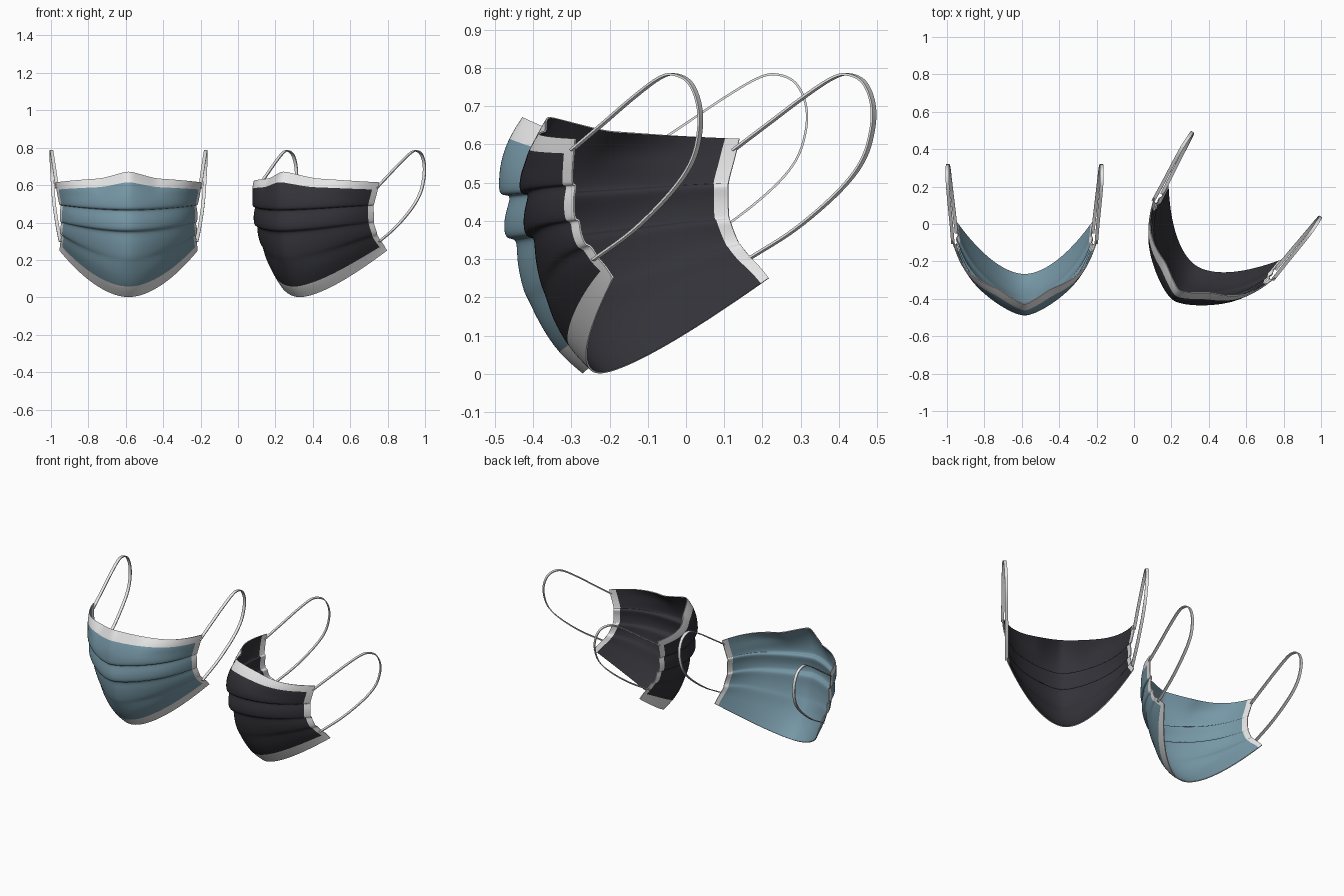
import bpy, math
from mathutils import Vector

if "Cube" in bpy.data.objects:
    bpy.data.objects.remove(bpy.data.objects["Cube"])


def material(name, rgb):
    m = bpy.data.materials.new(name)
    m.diffuse_color = (*rgb, 1)
    m.use_nodes = True
    m.node_tree.nodes["Principled BSDF"].inputs["Base Color"].default_value = m.diffuse_color
    return m


BLUE = material("dusty blue fabric", (0.18, 0.31, 0.38))
BLACK = material("charcoal fabric", (0.032, 0.032, 0.04))
TRIM = material("white trim", (0.8, 0.8, 0.8))

# Cross rows from nose to chin: centre y, centre z, end x, end y, end z, nose bump, roundness
ROWS = [
    (-0.365, 0.640, 0.390, -0.090, 0.615, 0.070, 0.60),   # top rim
    (-0.415, 0.592, 0.386, -0.098, 0.575, 0.055, 0.65),   # lower edge of top trim
    (-0.475, 0.545, 0.380, -0.105, 0.540, 0.015, 0.70),
    (-0.492, 0.505, 0.374, -0.110, 0.515, 0.0, 0.70),
    (-0.492, 0.462, 0.370, -0.112, 0.490, 0.0, 0.70),     # first pleat
    (-0.458, 0.472, 0.360, -0.106, 0.497, 0.0, 0.70),
    (-0.470, 0.435, 0.368, -0.110, 0.465, 0.0, 0.70),
    (-0.480, 0.395, 0.368, -0.110, 0.430, 0.0, 0.70),
    (-0.476, 0.348, 0.367, -0.106, 0.398, 0.0, 0.72),     # second pleat
    (-0.442, 0.358, 0.357, -0.098, 0.405, 0.0, 0.72),
    (-0.447, 0.300, 0.366, -0.092, 0.372, 0.0, 0.75),
    (-0.428, 0.215, 0.368, -0.072, 0.332, 0.0, 0.78),     # third pleat, fades at centre
    (-0.418, 0.200, 0.356, -0.064, 0.338, 0.0, 0.78),
    (-0.385, 0.130, 0.364, -0.040, 0.305, 0.0, 0.85),
    (-0.335, 0.052, 0.366, -0.012, 0.283, 0.0, 0.95),     # upper edge of chin trim
    (-0.272, 0.000, 0.370, 0.015, 0.250, 0.0, 1.00),      # chin rim
]
HALF = [0.965 * (1 - (1 - i / 14) ** 1.5) for i in range(15)] + [1.0]
COLS = [-s for s in reversed(HALF[1:])] + HALF


def row_point(row, s):
    yc, zc, xe, ye, ze, nose, a = row
    t = abs(s)
    f = a * t ** (1.5 + 0.6 * (nose > 0.04) + 0.3 * (a > 0.8)) + (1 - a) * t ** 8
    bump = nose * max(0, 1 - t * xe / 0.14)
    return (s * xe, yc + (ye - yc) * f - bump, zc + (ze - zc) * t ** 1.8 + 0.5 * bump)


def place(name, mesh, loc, angle):
    ob = bpy.data.objects.new(name, mesh)
    bpy.context.collection.objects.link(ob)
    ob.location = loc
    ob.rotation_euler.z = angle
    return ob


def smooth(ob):
    bpy.ops.object.select_all(action='DESELECT')
    ob.select_set(True)
    bpy.context.view_layer.objects.active = ob
    bpy.ops.object.shade_smooth_by_angle(angle=math.radians(50))


def mask_body(name, fabric, loc, angle):
    """Pleated cloth shell; trim is coloured by row and column."""
    n, rows = len(COLS), len(ROWS)
    verts = [row_point(r, s) for r in ROWS for s in COLS]
    faces, mats = [], []
    for j in range(rows - 1):
        for i in range(n - 1):
            k = j * n + i
            faces.append((k, k + n, k + n + 1, k + 1))
            if i in (0, n - 2):
                mats.append(3)          # side binding, both sides
            elif j in (0, rows - 2):
                mats.append(0)          # top and chin trim, outside only
            else:
                mats.append(1)
    me = bpy.data.meshes.new(name)
    me.from_pydata(verts, [], faces)
    # the inner shell uses the next slot
    for m in (TRIM, fabric, fabric, TRIM, TRIM):
        me.materials.append(m)
    me.polygons.foreach_set("material_index", mats)
    ob = place(name, me, loc, angle)
    sub = ob.modifiers.new("soft", 'SUBSURF')
    sub.levels = sub.render_levels = 2
    sub.boundary_smooth = 'PRESERVE_CORNERS'
    sol = ob.modifiers.new("cloth", 'SOLIDIFY')
    sol.thickness = 0.005
    sol.offset = -1
    sol.material_offset = 1
    sol.material_offset_rim = 0
    bpy.context.view_layer.update()
    dg = bpy.context.evaluated_depsgraph_get()
    baked = bpy.data.meshes.new_from_object(ob.evaluated_get(dg))
    ob.modifiers.clear()
    ob.data = baked
    smooth(ob)


# Ear loop path on the wearer's side
LOOP = [(0.383, -0.105, 0.585), (0.392, 0.0, 0.655), (0.402, 0.1, 0.722),
        (0.410, 0.185, 0.772), (0.413, 0.235, 0.783), (0.413, 0.285, 0.762),
        (0.412, 0.313, 0.705), (0.408, 0.313, 0.635), (0.403, 0.285, 0.555),
        (0.395, 0.215, 0.475), (0.380, 0.09, 0.378), (0.364, -0.05, 0.298)]


def catmull(points, steps):
    p = [Vector(q) for q in points]
    p = [2 * p[0] - p[1]] + p + [2 * p[-1] - p[-2]]
    out = []
    for a, b, c, d in zip(p, p[1:], p[2:], p[3:]):
        for k in range(steps):
            t = k / steps
            out.append(0.5 * (2 * b + (c - a) * t + (2 * a - 5 * b + 4 * c - d) * t * t
                              + (3 * b - a - 3 * c + d) * t ** 3))
    return out + [p[-2]]


def ear_loop(name, side, loc, angle):
    """Flat elastic ribbon swept along the loop path."""
    path = catmull([(side * x, y, z) for x, y, z in LOOP], 6)
    wide = Vector((0.009, 0, 0))
    verts, faces = [], []
    for i, p in enumerate(path):
        tan = path[min(i + 1, len(path) - 1)] - path[max(i - 1, 0)]
        thin = tan.cross(Vector((1, 0, 0))).normalized() * 0.003
        verts += [p + wide + thin, p - wide + thin, p - wide - thin, p + wide - thin]
    for i in range(len(path) - 1):
        for k in range(4):
            a, b = i * 4 + k, i * 4 + (k + 1) % 4
            faces.append((a, b, b + 4, a + 4))
    e = len(verts)
    faces += [(3, 2, 1, 0), (e - 4, e - 3, e - 2, e - 1)]
    me = bpy.data.meshes.new(name)
    me.from_pydata(verts, [], faces)
    me.materials.append(TRIM)
    smooth(place(name, me, loc, angle))


# Two masks, the dark one turned aside
for label, fabric, x, angle in (("blue", BLUE, -0.585, 0),
                                ("black", BLACK, 0.48, math.radians(-33.5))):
    mask_body(label + "_mask_body", fabric, (x, 0, 0), angle)
    for side, word in ((-1, "left"), (1, "right")):
        ear_loop(f"{label}_{word}_ear_loop", side, (x, 0, 0), angle)
